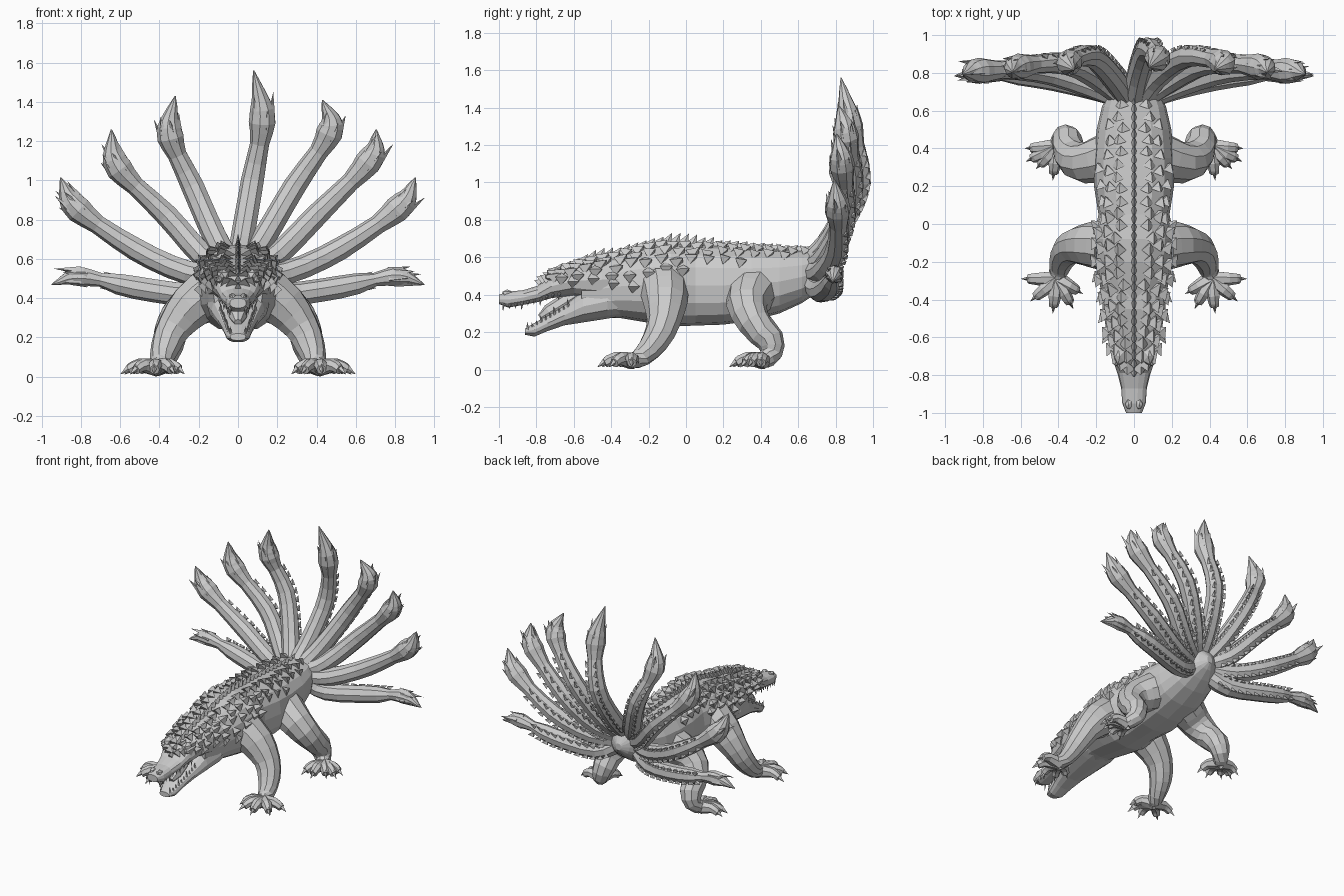
import bpy, bmesh, math, random
from mathutils import Vector as V

if "Cube" in bpy.data.objects:
    bpy.data.objects.remove(bpy.data.objects["Cube"])

random.seed(4)
Y = V((0, 1, 0))


def finish(bm, name, mirror=False):
    bmesh.ops.recalc_face_normals(bm, faces=bm.faces)
    me = bpy.data.meshes.new(name)
    bm.to_mesh(me)
    bm.free()
    ob = bpy.data.objects.new(name, me)
    bpy.context.collection.objects.link(ob)
    if mirror:
        ob.modifiers.new("Mirror", 'MIRROR').use_mirror_merge = False
    return ob


def skin(bm, rings):
    vs = [[bm.verts.new(p) for p in r] for r in rings]
    n = len(vs[0])
    for a, b in zip(vs, vs[1:]):
        for i in range(n):
            bm.faces.new((a[i], a[(i + 1) % n], b[(i + 1) % n], b[i]))
    bm.faces.new(vs[0])
    bm.faces.new(vs[-1])


def spike(bm, base, tip, along, length, width):
    # four-sided pyramid scale with its long base edge following "along"
    d = (tip - base).normalized()
    along = (along - d * along.dot(d)).normalized()
    side = d.cross(along) * width
    root = base - d * 0.012
    q = [bm.verts.new(root + o) for o in (along * length, side, -along * length, -side)]
    top = bm.verts.new(tip)
    for i in range(4):
        bm.faces.new((q[i], q[(i + 1) % 4], top))
    bm.faces.new(q)


def lerp_table(table, t):
    for a, b in zip(table, table[1:]):
        if t <= b[0]:
            f = max(0, (t - a[0]) / (b[0] - a[0]))
            return [p + (q - p) * f for p, q in zip(a[1:], b[1:])]
    return list(table[-1][1:])


def catmull(pts, u):
    i = min(int(u), len(pts) - 2)
    t = u - i
    p1, p2 = pts[i], pts[i + 1]
    p0 = pts[i - 1] if i else p1 * 2 - p2
    p3 = pts[i + 2] if i + 2 < len(pts) else p2 * 2 - p1
    return 0.5 * (2 * p1 + (p2 - p0) * t + (2 * p0 - 5 * p1 + 4 * p2 - p3) * t * t
                  + (3 * p1 - p0 - 3 * p2 + p3) * t ** 3)


def frame(pts, u, ref):
    p = catmull(pts, u)
    d = (catmull(pts, min(u + .05, len(pts) - 1)) - catmull(pts, max(u - .05, 0))).normalized()
    s = d.cross(ref).normalized()
    return p, d, s, s.cross(d)


def tube(bm, pts, radii, us, n=9, ref=Y, scale=1):
    rings = []
    for u in us:
        p, d, s, b = frame(pts, u, ref)
        r = lerp_table(radii, u)[0] * (scale if u > 2.5 else 1)
        rings.append([p + r * (math.cos(k * math.tau / n) * s + math.sin(k * math.tau / n) * b)
                      for k in range(n)])
    skin(bm, rings)


# sections along y: (y, half width, top, bottom)
TORSO = [(-.56, .125, .54, .3), (-.45, .155, .59, .275), (-.35, .175, .615, .275), (-.2, .207, .66, .25),
         (-.08, .217, .675, .23), (.05, .188, .665, .235), (.2, .212, .66, .24), (.35, .212, .65, .26),
         (.5, .198, .64, .3), (.62, .17, .635, .355), (.7, .135, .635, .41), (.76, .07, .6, .46), (.79, .02, .55, .5)]
SKULL = [(-1, .042, .40, .35), (-.95, .062, .417, .33), (-.87, .068, .425, .345), (-.79, .088, .45, .36),
         (-.72, .112, .51, .38), (-.6, .14, .555, .395), (-.45, .166, .6, .36), (-.35, .168, .61, .36),
         (-.22, .14, .6, .38)]
JAW = [(-.86, .04, .22, .185), (-.81, .062, .25, .175), (-.74, .078, .29, .205), (-.65, .103, .345, .235),
       (-.55, .135, .425, .25), (-.42, .158, .46, .27), (-.25, .13, .46, .3)]


def surface(table, y, a):
    w, t, b = lerp_table(table, y)
    c, s = math.cos(a), math.sin(a)
    return V((w * math.copysign(abs(c) ** .8, c), y,
              (t + b) / 2 + (t - b) / 2 * math.copysign(abs(s) ** .85, s)))


def loft(name, table, n=16):
    bm = bmesh.new()
    skin(bm, [[surface(table, r[0], k * math.tau / n) for k in range(n)] for r in table])
    finish(bm, name)


loft("torso", TORSO)
loft("upper_head", SKULL, 14)
loft("lower_jaw", JAW, 14)

# tongue
bm = bmesh.new()
tube(bm, [V((0, -.78, .275)), V((0, -.68, .335)), V((0, -.56, .41))],
     [(0, .02), (.5, .045), (2, .05)], [0, .5, 1, 1.5, 2], 8, V((1, 0, 0)))
finish(bm, "tongue")

# teeth on both jaws
bm = bmesh.new()
for i in range(10):
    y = -.975 + i * .033
    p = surface(SKULL, y, -.75)
    spike(bm, p, p + V((0, -.004, -.022 if i % 3 else -.04)), Y, .01, .01)
    y = -.845 + i * .024
    p = surface(JAW, y, .7)
    spike(bm, p, p + V((0, -.006, .022 if i % 3 else .038)), Y, .009, .009)
finish(bm, "teeth", True)

# brows, eyes and nostrils
bm = bmesh.new()
for c, s in (((.075, -.7, .515), .034), ((.095, -.725, .495), .02), ((.028, -.955, .408), .02)):
    for v in bmesh.ops.create_icosphere(bm, subdivisions=1, radius=s)['verts']:
        v.co = V((v.co.x, v.co.y * 1.5, v.co.z)) + V(c)
finish(bm, "eyes_and_nostrils", True)

# central crest along the back
bm = bmesh.new()
y = -.78
while y < .68:
    p = surface(SKULL if y < -.42 else TORSO, y, math.pi / 2)
    h = .05 if -.7 < y < .15 else .028
    spike(bm, p, p + V((0, .03, h * random.uniform(.8, 1.2))), Y, .036, .016)
    y += .045
finish(bm, "back_crest")

# rows of broad, low armour scales on the head, neck and flanks
bm = bmesh.new()
for deg, y0, y1, step, h in ((73, -.76, .64, .065, .03), (54, -.74, .6, .08, .034),
                             (36, -.7, .3, .085, .032), (18, -.66, 0, .095, .03), (2, -.6, -.2, .1, .02)):
    y = y0
    while y < y1:
        a = math.radians(deg + random.uniform(-5, 5))
        p = surface(SKULL if y < -.42 else TORSO, y, a)
        k = h * random.uniform(.7, 1.2) * (1 if y < .1 else .45)
        spike(bm, p, p + V((math.cos(a) * k, .03, math.sin(a) * k)), Y, .045, .036)
        y += step * random.uniform(.9, 1.1)
finish(bm, "armour_scales", True)


# legs: path points with radius, then toe tips spreading from the foot
def leg(name, path, toes):
    bm = bmesh.new()
    pts = [V(p[:3]) for p in path]
    n = len(pts) - 1
    tube(bm, pts, [(i, p[3]) for i, p in enumerate(path)], [i * .5 for i in range(2 * n + 1)], 10, V((.3, 1, .2)))
    foot = pts[-1]
    for x, y in toes:
        tip = V((x, y, .012))
        knuckle = foot.lerp(tip, .5) + V((0, 0, .03))
        end = foot.lerp(tip, .78) + V((0, 0, .016))
        tube(bm, [foot, knuckle, end], [(0, .045), (1, .035), (2, .026)], [0, .5, 1, 1.5, 2], 7, V((0, 0, 1)))
        spike(bm, end + V((0, 0, .006)), tip, V((0, 0, 1)), .022, .016)
    finish(bm, name, True)


leg("front_legs", [(.13, -.12, .44, .135), (.235, -.11, .36, .12), (.325, -.12, .25, .09),
                   (.37, -.165, .15, .075), (.395, -.235, .07, .055), (.41, -.29, .045, .042)],
    [(.27, -.37), (.32, -.45), (.43, -.475), (.55, -.41), (.6, -.29)])
leg("hind_legs", [(.12, .36, .42, .135), (.26, .325, .345, .11), (.335, .365, .25, .09),
                  (.355, .445, .16, .08), (.375, .455, .085, .06), (.41, .41, .045, .045)],
    [(.34, .25), (.43, .23), (.52, .29), (.575, .33), (.58, .4)])

# nine tails in a fan: front-view (x, z) points, and depth at mid length
LOW = [(.05, .5), (.22, .42), (.52, .455), (.8, .51), (.95, .47)]
MID = [(.05, .52), (.25, .53), (.52, .65), (.82, .86), (.905, 1.015)]
TAILS = [(LOW, .78), ([(-x, z) for x, z in LOW], .78), (MID, .81), ([(-x, z) for x, z in MID], .81),
         ([(.04, .54), (.2, .62), (.4, .82), (.67, 1.1), (.705, 1.26)], .85),
         ([(-.04, .54), (-.18, .62), (-.36, .82), (-.61, 1.07), (-.645, 1.26)], .85),
         ([(.03, .56), (.13, .7), (.29, .97), (.47, 1.25), (.43, 1.41)], .89),
         ([(-.03, .56), (-.12, .72), (-.23, .97), (-.345, 1.23), (-.32, 1.43)], .89),
         ([(0, .57), (.03, .74), (.075, 1.0), (.125, 1.31), (.08, 1.56)], .93)]
RADII = [(0, .06), (1, .062), (2, .06), (2.6, .05), (2.95, .07), (3.2, .062), (3.45, .042), (3.75, .022), (4, .003)]
for i, (xz, mid) in enumerate(TAILS):
    ys = (.66, .6 * mid + .25, mid, .55 * mid + .365, .3 * mid + .55)
    pts = [V((x, y, z)) for (x, z), y in zip(xz, ys)]
    size = .72 if i < 2 else 1
    bm = bmesh.new()
    tube(bm, pts, RADII, [.0, .35, .7, 1, 1.35, 1.7, 2, 2.3, 2.6, 2.8, 2.95, 3.1, 3.2, 3.35, 3.45, 3.6, 3.75, 4],
         scale=size)
    # two rows of low scales down the rear of the tail
    for k in range(11):
        u = .7 + k * .18
        p, d, s, b = frame(pts, u, Y)
        rear = b if b.y > 0 else -b
        r = lerp_table(RADII, u)[0]
        for sg in (-1, 1):
            o = (rear * .75 + s * sg * .66).normalized()
            q = p + o * r
            spike(bm, q, q + o * .014 + d * .028, d, .022, .016)
    # flame-like frill around the tail tip
    for k in range(6):
        p, d, s, b = frame(pts, 2.92 + .14 * (k % 2), Y)
        a = k * math.tau / 6 + .2
        o = math.cos(a) * s + math.sin(a) * b
        q = p + o * .045 * size
        spike(bm, q, q + d * random.uniform(.08, .13) + o * .015 * size, o, .022, .028)
    finish(bm, "tail_%d" % (i + 1))
